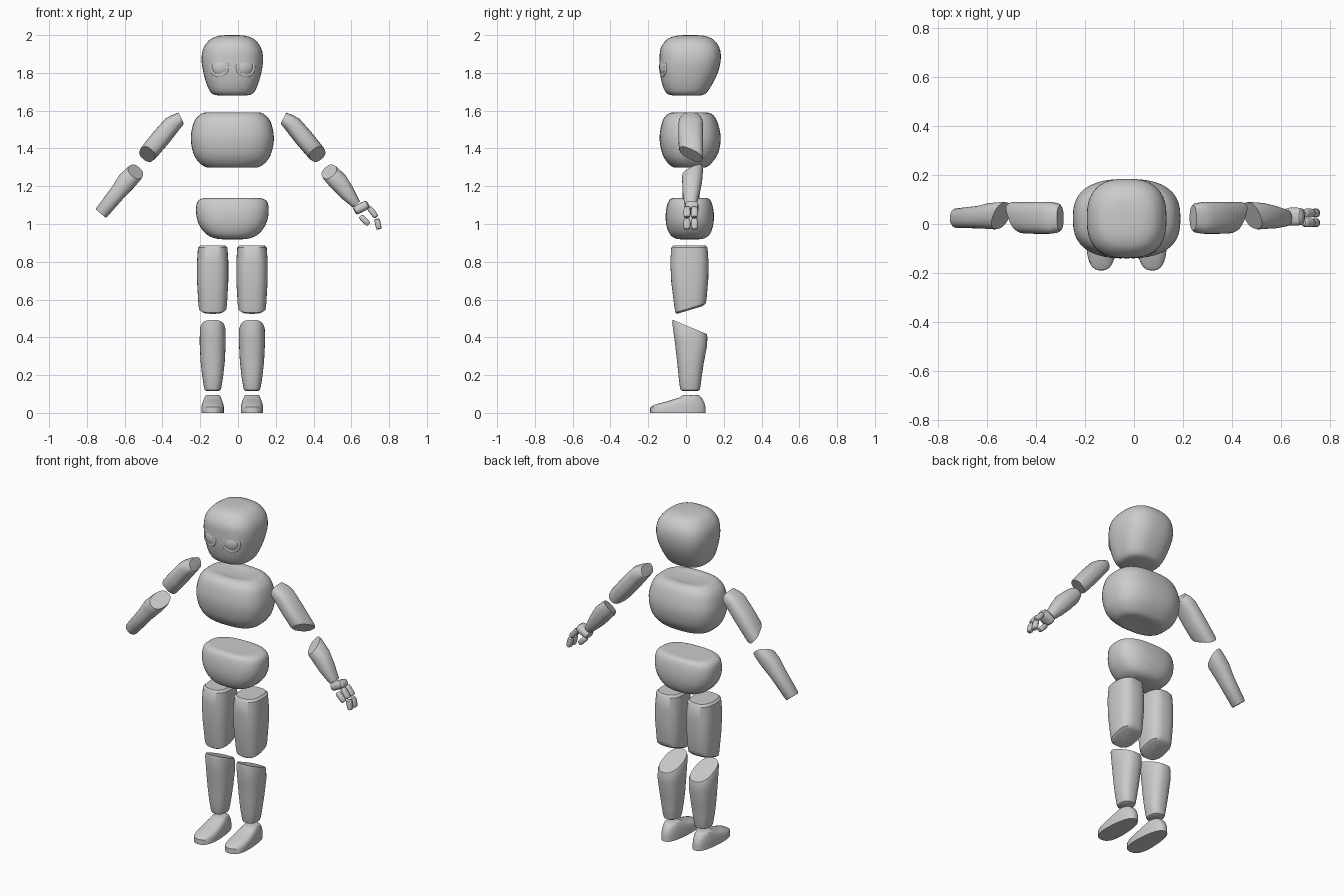
import bpy, bmesh
from math import cos, sin, pi, radians
from mathutils import Matrix, Vector

MID = -0.03   # x of the body's symmetry plane


def power(c, n):
    return (1 if c >= 0 else -1) * abs(c) ** (2 / n)


def refine(rings, steps):
    """Catmull-Rom interpolation of the ring parameters."""
    out = []
    for i in range(len(rings) - 1):
        p0, p1 = rings[max(i - 1, 0)], rings[i]
        p2, p3 = rings[i + 1], rings[min(i + 2, len(rings) - 1)]
        for s in range(steps):
            t = s / steps
            out.append([0.5 * (2 * b + (c - a) * t + (2 * a - 5 * b + 4 * c - d) * t * t
                               + (3 * b - a - 3 * c + d) * t ** 3)
                        for a, b, c, d in zip(p0, p1, p2, p3)])
    return out + [rings[-1]]


def loft(name, rings, n=2.5, steps=1, matrix=Matrix(), sides=40, taper=0):
    """Ring = (height, cu, cv, half_u, half_v, slope_u, slope_v)."""
    rings = [list(r) + [0] * (7 - len(r)) for r in rings]
    if steps > 1:
        rings = refine(rings, steps)
    bm = bmesh.new()
    loops = []
    for t, cu, cv, hu, hv, ku, kv in rings:
        loop = []
        for k in range(sides):
            a = 2 * pi * k / sides
            v = hv * power(sin(a), n)
            u = hu * power(cos(a), n) * (1 - taper * v / hv)
            loop.append(bm.verts.new(matrix @ Vector((cu + u, cv + v, t + ku * u + kv * v))))
        loops.append(loop)
    for a, b in zip(loops, loops[1:]):
        for k in range(sides):
            j = (k + 1) % sides
            bm.faces.new((a[k], a[j], b[j], b[k]))
    bm.faces.new(loops[0])
    bm.faces.new(loops[-1])
    bmesh.ops.recalc_face_normals(bm, faces=bm.faces)
    me = bpy.data.meshes.new(name)
    bm.to_mesh(me)
    bm.free()
    ob = bpy.data.objects.new(name, me)
    bpy.context.collection.objects.link(ob)
    smooth(ob)
    return ob


def smooth(ob):
    bpy.ops.object.select_all(action='DESELECT')
    bpy.context.view_layer.objects.active = ob
    ob.select_set(True)
    bpy.ops.object.shade_smooth_by_angle(angle=radians(40))


def side_matrix(s, x=0):
    return Matrix.Translation((MID + s * x, 0, 0)) @ Matrix.Diagonal((s, 1, 1, 1))


def arm_matrix(s, x, z):
    """Frame at (x, z), third axis running down the arm."""
    m = Matrix(((0.77, 0, 0.64, x - MID), (0, 1, 0, 0), (0.64, 0, -0.77, z), (0, 0, 0, 1)))
    return side_matrix(s) @ m


centre = Matrix.Translation((MID, 0, 0))

# head
loft("head", [(1.68, 0, 0.005, 0.07, 0.07), (1.69, 0, 0.002, 0.108, 0.102),
              (1.73, 0, 0.005, 0.132, 0.128), (1.80, 0, 0.015, 0.153, 0.153),
              (1.87, 0, 0.022, 0.163, 0.162), (1.93, 0, 0.022, 0.153, 0.156),
              (1.975, 0, 0.022, 0.12, 0.125), (1.995, 0, 0.022, 0.075, 0.08),
              (2.0, 0, 0.022, 0.03, 0.03)], n=2.6, steps=4, matrix=centre)

# chest
loft("chest", [(1.583, 0, 0.02, 0.06, 0.05), (1.59, 0, 0.02, 0.14, 0.09),
               (1.578, 0, 0.02, 0.172, 0.122), (1.54, 0, 0.02, 0.203, 0.146),
               (1.46, 0, 0.022, 0.22, 0.162), (1.38, 0, 0.022, 0.208, 0.15),
               (1.33, 0, 0.02, 0.18, 0.122), (1.30, 0, 0.02, 0.135, 0.085),
               (1.3, 0, 0.02, 0.06, 0.04)], n=2.6, steps=4, matrix=centre)

# pelvis
loft("pelvis", [(1.138, 0, 0.02, 0.10, 0.06), (1.136, 0, 0.02, 0.155, 0.095),
                (1.115, 0, 0.02, 0.186, 0.115), (1.06, 0, 0.02, 0.192, 0.127),
                (1.0, 0, 0.02, 0.178, 0.125), (0.95, 0, 0.02, 0.142, 0.108),
                (0.925, 0, 0.02, 0.095, 0.08), (0.918, 0, 0.02, 0.04, 0.04)],
     n=2.6, steps=4, matrix=centre)

for s, side in ((1, "left"), (-1, "right")):
    # eye socket rim, eyeball and lids
    turn = (Matrix.Translation((MID + s * 0.069, -0.119, 1.83)) @ Matrix.Rotation(s * radians(17), 4, 'Z')
            @ Matrix.Rotation(pi / 2, 4, 'X'))
    bpy.ops.mesh.primitive_torus_add(major_radius=0.045, minor_radius=0.01,
                                     major_segments=32, minor_segments=10)
    rim = bpy.context.object
    rim.name = side + "_eye_rim"
    rim.matrix_world = turn
    smooth(rim)
    bpy.ops.mesh.primitive_uv_sphere_add(segments=28, ring_count=14, radius=1)
    ball = bpy.context.object
    ball.name = side + "_eye"
    ball.matrix_world = turn @ Matrix.Diagonal((0.042, 0.04, 0.018, 1))
    smooth(ball)

    # legs
    leg = side_matrix(s, 0.104)
    loft(side + "_thigh", [(0.887, 0, 0.018, 0.066, 0.085), (0.875, 0, 0.018, 0.078, 0.096),
                           (0.80, 0, 0.018, 0.083, 0.101), (0.70, 0, 0.02, 0.083, 0.098, 0, 0.08),
                           (0.58, 0, 0.024, 0.076, 0.085, 0, 0.28),
                           (0.555, 0, 0.024, 0.073, 0.08, 0, 0.3),
                           (0.545, 0, 0.02, 0.06, 0.068, 0, 0.3)], n=2.7, matrix=leg)
    loft(side + "_shin", [(0.455, 0, 0.02, 0.062, 0.09, 0, -0.42),
                          (0.44, 0, 0.02, 0.068, 0.093, 0, -0.4),
                          (0.37, 0, 0.026, 0.069, 0.086, 0, -0.15),
                          (0.27, 0, 0.024, 0.064, 0.071), (0.19, 0, 0.022, 0.055, 0.061),
                          (0.135, 0, 0.022, 0.046, 0.054), (0.122, 0, 0.022, 0.042, 0.05),
                          (0.117, 0, 0.022, 0.034, 0.042)], n=2.4, matrix=leg)
    loft(side + "_foot", [(0, 0, -0.043, 0.058, 0.147), (0.03, 0, -0.043, 0.058, 0.146),
                          (0.042, 0, -0.035, 0.056, 0.136), (0.06, 0, -0.005, 0.051, 0.1),
                          (0.08, 0, 0.022, 0.043, 0.06), (0.091, 0, 0.025, 0.038, 0.045),
                          (0.095, 0, 0.025, 0.03, 0.035)], n=2.5, matrix=leg, taper=0.15)

    # upper arm, with slanted cuts at shoulder and elbow
    loft(side + "_upper_arm", [(-0.298, -0.014, 0.025, 0.028, 0.05, -0.45),
                               (-0.278, -0.006, 0.025, 0.040, 0.061, 0.1),
                               (-0.245, 0, 0.025, 0.047, 0.065, 0.1),
                               (-0.15, 0, 0.025, 0.05, 0.065),
                               (-0.05, 0, 0.026, 0.048, 0.064, 0, 0.5),
                               (-0.035, 0, 0.026, 0.044, 0.06, 0, 0.55)],
         n=2.5, matrix=arm_matrix(s, 0.443, 1.342))

    # forearm: the handless one runs on further
    end, hu, hv = ((0.256, 0.026, 0.033), (0.318, 0.037, 0.04))[s < 0]
    loft(side + "_forearm", [(0.03, 0, 0.034, 0.044, 0.054, 0, -0.55),
                             (0.045, 0, 0.034, 0.048, 0.056, 0, -0.5),
                             (0.10, 0.004, 0.033, 0.051, 0.053, 0, -0.15),
                             (0.17, 0.002, 0.028, 0.043, 0.046),
                             (end - 0.006, 0, 0.024, hu, hv),
                             (end, 0, 0.024, hu * 0.9, hv * 0.9)],
         n=2.3, matrix=arm_matrix(s, 0.463, 1.30))


# hand, on one side only
def pebble(name, x, y, z, tilt, a, b, c):
    """Rounded block, long half-size c along an axis tilted from vertical."""
    m = Matrix.Translation((x, y, z)) @ Matrix.Rotation(radians(tilt), 4, 'Y')
    loft(name, [(-c, 0, 0, a * 0.6, b * 0.6), (-c * 0.85, 0, 0, a * 0.9, b * 0.9),
                (-c * 0.4, 0, 0, a, b), (c * 0.4, 0, 0, a, b),
                (c * 0.85, 0, 0, a * 0.9, b * 0.9), (c, 0, 0, a * 0.6, b * 0.6)],
         n=2.6, matrix=m, sides=20)


pebble("palm", 0.653, 0.03, 1.087, 62, 0.024, 0.037, 0.042)
pebble("thumb", 0.670, 0.022, 1.020, -45, 0.015, 0.016, 0.032)
for i, y in enumerate((0.005, 0.045)):
    pebble("finger_base_%d" % i, 0.713, y, 1.062, -38, 0.015, 0.018, 0.033)
    pebble("finger_tip_%d" % i, 0.741, y, 1.000, -12, 0.015, 0.018, 0.029)
